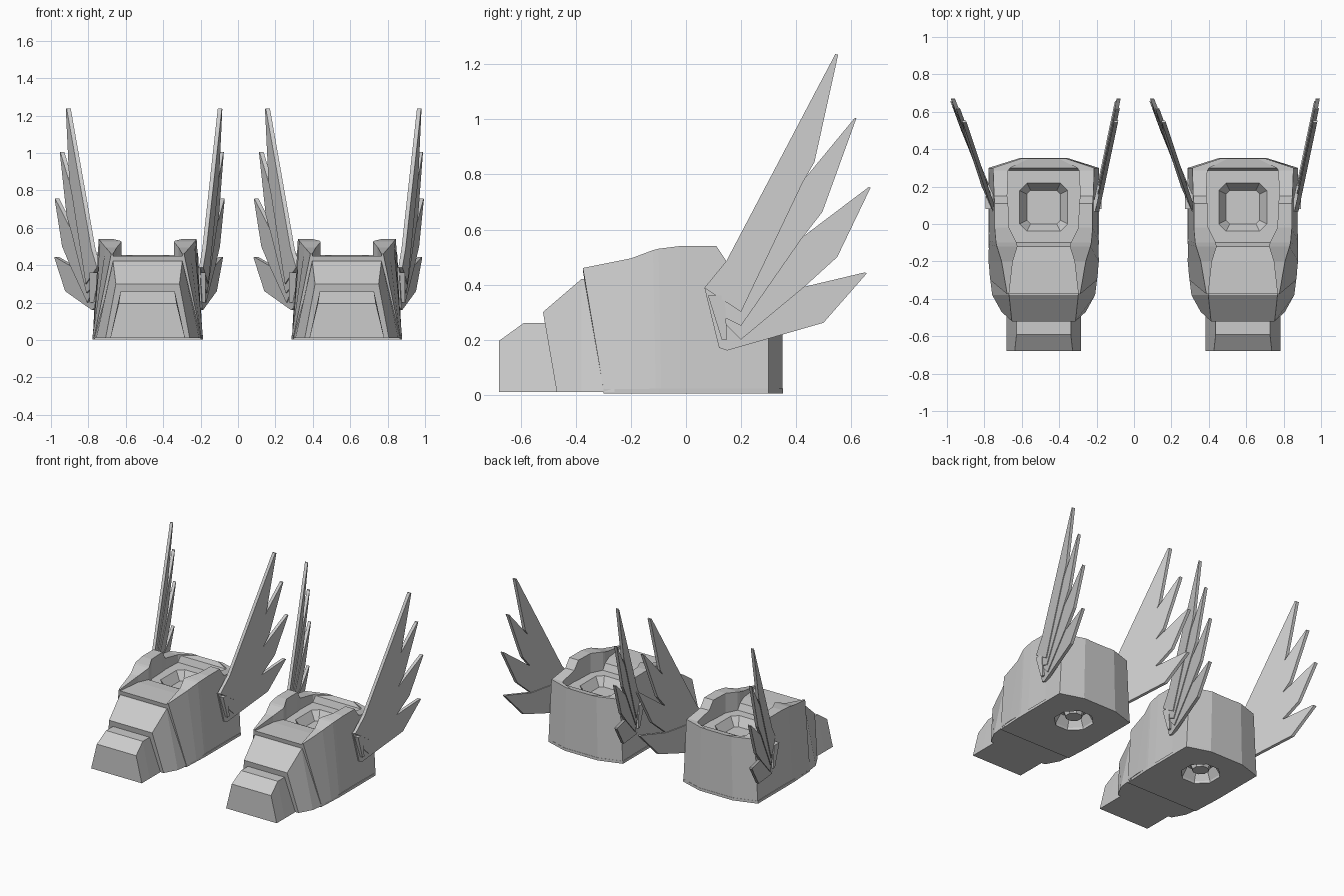
import bpy, bmesh, math
from mathutils import Matrix

if "Cube" in bpy.data.objects:
    bpy.data.objects.remove(bpy.data.objects["Cube"])


def loft(name, rings, cx):
    """Closed solid skinned through rings of equal point count."""
    bm = bmesh.new()
    vs = [[bm.verts.new((x + cx, y, z)) for x, y, z in r] for r in rings]
    n = len(rings[0])
    for a, b in zip(vs, vs[1:]):
        for i in range(n):
            j = (i + 1) % n
            bm.faces.new((a[i], a[j], b[j], b[i]))
    bm.faces.new(vs[0])
    bm.faces.new(vs[-1][::-1])
    bmesh.ops.recalc_face_normals(bm, faces=bm.faces)
    me = bpy.data.meshes.new(name)
    bm.to_mesh(me)
    bm.free()
    ob = bpy.data.objects.new(name, me)
    bpy.context.collection.objects.link(ob)
    return ob


def cut(ob, cutter):
    cutter.hide_render = True
    m = ob.modifiers.new("cut", 'BOOLEAN')
    m.object, m.operation, m.solver = cutter, 'DIFFERENCE', 'EXACT'
    bpy.context.view_layer.objects.active = ob
    bpy.ops.object.modifier_apply(modifier=m.name)
    bpy.data.objects.remove(cutter)


def trapezoid(yb, yt, hb, ht, zt):
    return [(-hb, yb, .01), (-ht, yt, zt), (ht, yt, zt), (hb, yb, .01)]


def channel(yb, yt, hb, ht, zt, hi, zf):
    """U shaped section: outer walls, rim and inner floor."""
    half = [(hb, yb, .02), (ht, yt, zt), (hi, yt, zt), (hi, yt, zf)]
    return half + [(-x, y, z) for x, y, z in reversed(half)]


def octagon(r, z, y=.09):
    return [(r * math.cos((k + .5) * math.pi / 4), y + r * math.sin((k + .5) * math.pi / 4), z)
            for k in range(8)]


def chamfered(h, c, z, y=.09):
    pts = [(h, c), (c, h), (-c, h), (-h, c), (-h, -c), (-c, -h), (c, -h), (h, -c)]
    return [(px, y + py, z) for px, py in pts]


# Main shell sections: y bottom, y top, half bottom, half top, rim z, inner half, floor z
SHELL = [
    (-.30, -.375, .285, .195, .46, .185, .45),
    (-.20, -.20, .295, .225, .495, .165, .45),
    (-.11, -.12, .293, .25, .525, .14, .445),
    (-.09, -.10, .292, .255, .53, .145, .40),
    (-.02, -.02, .290, .262, .54, .185, .40),
    (.11, .11, .290, .262, .54, .19, .40),
    (.15, .15, .290, .265, .48, .195, .40),
    (.285, .285, .293, .27, .455, .19, .40),
    (.30, .30, .293, .27, .455, .18, .445),
    (.35, .35, .13, .12, .455, .08, .453),
]

# Feather outlines in (y, z)
FEATHERS = [
    [(.067, .388), (.147, .486), (.543, 1.238), (.553, 1.235), (.467, .845), (.424, .77), (.2, .3)],
    [(.1, .3), (.424, .776), (.612, 1.004), (.62, 1.006), (.496, .664), (.42, .566), (.2, .25)],
    [(.1, .3), (.42, .57), (.665, .755), (.671, .752), (.55, .5), (.431, .392), (.2, .2)],
    [(.067, .388), (.431, .392), (.65, .444), (.657, .44), (.5, .261), (.15, .16), (.12, .17)],
]
# Wing planes: x = a + b*y + c*z
WINGS = {"left": (-.25, -.42, .045), "right": (.272, .21, 0)}

for side, cx in (("left", -.483), ("right", .582)):
    # Shell with foot recess above and octagonal socket below
    shell = loft(side + "_shoe_shell", [channel(*s) for s in SHELL], cx)
    cut(shell, loft("recess_cutter", [chamfered(.09, .07, .34), chamfered(.13, .09, .402),
                                      chamfered(.13, .09, .42)], cx))
    cut(shell, loft("socket_cutter", [octagon(.13, -.01), octagon(.13, .02),
                                      octagon(.095, .08)], cx))
    loft(side + "_socket_peg", [octagon(.055, .03), octagon(.075, .09)], cx)

    # Thin sole with the socket opening
    plan = [(-.285, -.30), (.285, -.30), (.295, -.1), (.295, .30), (.13, .352),
            (-.13, .352), (-.295, .30), (-.295, -.1)]
    sole = loft(side + "_sole", [[(x, y, z) for x, y in plan] for z in (.003, .022)], cx)
    cut(sole, loft("sole_cutter", [octagon(.13, -.05), octagon(.13, .05)], cx))

    # Instep plate and toe cap
    loft(side + "_instep", [trapezoid(-.47, -.52, .225, .17, .30),
                            trapezoid(-.38, -.38, .275, .185, .42),
                            trapezoid(-.26, -.28, .29, .185, .43)], cx)
    loft(side + "_toe_cap", [trapezoid(-.68, -.68, .20, .155, .195),
                             trapezoid(-.59, -.59, .20, .145, .26),
                             trapezoid(-.45, -.45, .20, .145, .26)], cx)

    # Wings: layered slab feathers on a tilted plane, with a small mount
    for wing, (a, b, c) in WINGS.items():
        out = 1 if a > 0 else -1
        for i, pts in enumerate(FEATHERS):
            rings = [[(a + b * y + c * z + out * (d - .006 * i), y, z) for y, z in pts]
                     for d in (-.011, .011)]
            loft(f"{side}_shoe_{wing}_wing_feather_{i + 1}", rings, cx)
        mount = [(.08, .36), (.14, .36), (.15, .2), (.13, .2)]
        loft(f"{side}_shoe_{wing}_wing_mount",
             [[(out * d, y, z) for y, z in mount] for d in (.25, .31)], cx)
